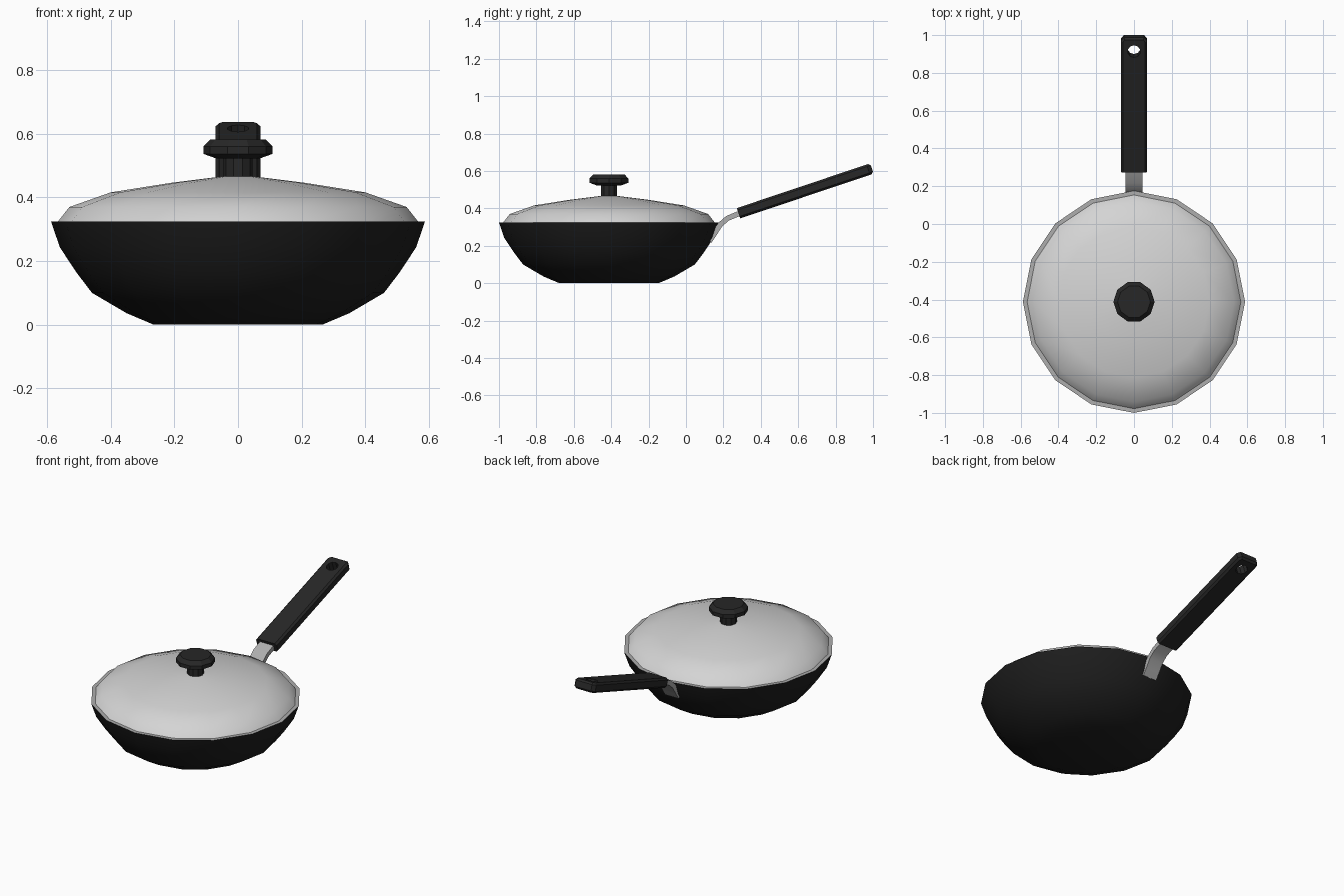
import bpy, bmesh, math
from mathutils import Vector, Matrix

if "Cube" in bpy.data.objects:
    bpy.data.objects.remove(bpy.data.objects["Cube"])

CY = -0.412  # pan centre in y


def mat(name, r, g, b):
    m = bpy.data.materials.new(name)
    m.diffuse_color = (r, g, b, 1)
    m.use_nodes = True
    m.node_tree.nodes["Principled BSDF"].inputs["Base Color"].default_value = m.diffuse_color
    return m


BLACK = mat("black_coating", 0.013, 0.013, 0.013)
GRIP = mat("dark_plastic", 0.02, 0.02, 0.02)
LID = mat("pale_lid", 0.66, 0.66, 0.66)
STEEL = mat("grey_steel", 0.42, 0.42, 0.42)


def finish(name, bm, mats, angle):
    bmesh.ops.recalc_face_normals(bm, faces=bm.faces)
    me = bpy.data.meshes.new(name)
    bm.to_mesh(me)
    bm.free()
    ob = bpy.data.objects.new(name, me)
    bpy.context.collection.objects.link(ob)
    for m in mats:
        me.materials.append(m)
    bpy.ops.object.select_all(action='DESELECT')
    ob.select_set(True)
    bpy.context.view_layer.objects.active = ob
    if angle:
        bpy.ops.object.shade_smooth_by_angle(angle=math.radians(angle))
    return ob


def revolve(name, profile, sides, mats, angle, rule=None):
    """Spin (radius, z) points about the pan axis; both ends are capped."""
    bm = bmesh.new()
    rings = []
    for r, z in profile:
        rings.append([bm.verts.new((r * math.cos(2 * math.pi * k / sides),
                                    CY + r * math.sin(2 * math.pi * k / sides), z))
                      for k in range(sides)])
    for i, (a, b) in enumerate(zip(rings, rings[1:])):
        for k in range(sides):
            j = (k + 1) % sides
            f = bm.faces.new((a[k], a[j], b[j], b[k]))
            f.material_index = rule(i) if rule else 0
    bm.faces.new(rings[0])
    cap = bm.faces.new(rings[-1])
    cap.material_index = rule(len(profile) - 1) if rule else 0
    return finish(name, bm, mats, angle)


# Bowl: black outside, steel lip and inside
bowl = [(0.265, 0), (0.35, 0.036), (0.459, 0.1), (0.507, 0.163), (0.56, 0.243), (0.588, 0.325),
        (0.565, 0.325), (0.54, 0.245), (0.44, 0.11), (0.25, 0.02)]
revolve("pan_bowl", bowl, 16, [BLACK, STEEL], 40, lambda i: 1 if i >= 5 else 0)

# Domed lid with a thin underside
lid = [(0.06, 0.455), (0.39, 0.402), (0.515, 0.36), (0.555, 0.318), (0.568, 0.322),
       (0.53, 0.37), (0.4, 0.416), (0.21, 0.446), (0.05, 0.466)]
revolve("lid", lid, 16, [LID], 45)

# Lid knob
knob = [(0.046, 0.455), (0.046, 0.523), (0.07, 0.523), (0.109, 0.537), (0.109, 0.56), (0.087, 0.582)]
revolve("lid_knob", knob, 10, [GRIP], 25)

# Steel strap from the pan wall to the grip
path = [(0.125, 0.225), (0.152, 0.265), (0.182, 0.312), (0.222, 0.347), (0.3, 0.379)]
bm = bmesh.new()
rings = []
for i, p in enumerate(path):
    a, b = path[max(i - 1, 0)], path[min(i + 1, len(path) - 1)]
    t = Vector((0, b[0] - a[0], b[1] - a[1])).normalized()
    n = Vector((0, -t.z, t.y)) * 0.014
    c = Vector((0, *p))
    w = Vector((0.046, 0, 0))
    rings.append([bm.verts.new(c + s * w + u * n) for s, u in ((-1, -1), (1, -1), (1, 1), (-1, 1))])
for a, b in zip(rings, rings[1:]):
    for k in range(4):
        j = (k + 1) % 4
        bm.faces.new((a[k], a[j], b[j], b[k]))
bm.faces.new(rings[0])
bm.faces.new(rings[-1])
finish("handle_strap", bm, [STEEL], 35)

# Grip: tilted chamfered bar with clipped end corners and a hanging hole
tilt = math.atan2(0.235, 0.70)
place = Matrix.Translation((0, 0.281, 0.374)) @ Matrix.Rotation(tilt, 4, 'X')
L, W, T = 0.752, 0.07, 0.029
outline = [(-W, 0), (W, 0), (W, L - 0.02), (W - 0.016, L), (-W + 0.016, L), (-W, L - 0.02)]
bm = bmesh.new()
base = bm.faces.new([bm.verts.new((x, y, -T)) for x, y in outline])
top = bmesh.ops.extrude_face_region(bm, geom=[base])
bmesh.ops.translate(bm, vec=(0, 0, 2 * T), verts=[v for v in top["geom"] if isinstance(v, bmesh.types.BMVert)])
flat = [e for e in bm.edges if abs(e.verts[0].co.z - e.verts[1].co.z) < 1e-5
        and min(e.verts[0].co.y, e.verts[1].co.y) + abs(e.verts[0].co.y - e.verts[1].co.y) > 0.01]
bmesh.ops.bevel(bm, geom=flat, offset=0.011, segments=1, affect='EDGES')
bm.transform(place)
grip = finish("handle_grip", bm, [GRIP], 0)

bm = bmesh.new()
bmesh.ops.create_cone(bm, cap_ends=True, segments=10, radius1=0.034, radius2=0.034, depth=0.3)
bm.transform(place @ Matrix.Translation((0, 0.677, 0)))
cutter = finish("hole_cutter", bm, [GRIP], 0)
cutter.hide_render = True

mod = grip.modifiers.new("hanging_hole", 'BOOLEAN')
mod.operation = 'DIFFERENCE'
mod.solver = 'EXACT'
mod.object = cutter
bpy.context.view_layer.objects.active = grip
bpy.ops.object.modifier_apply(modifier=mod.name)
bpy.data.objects.remove(cutter, do_unlink=True)
